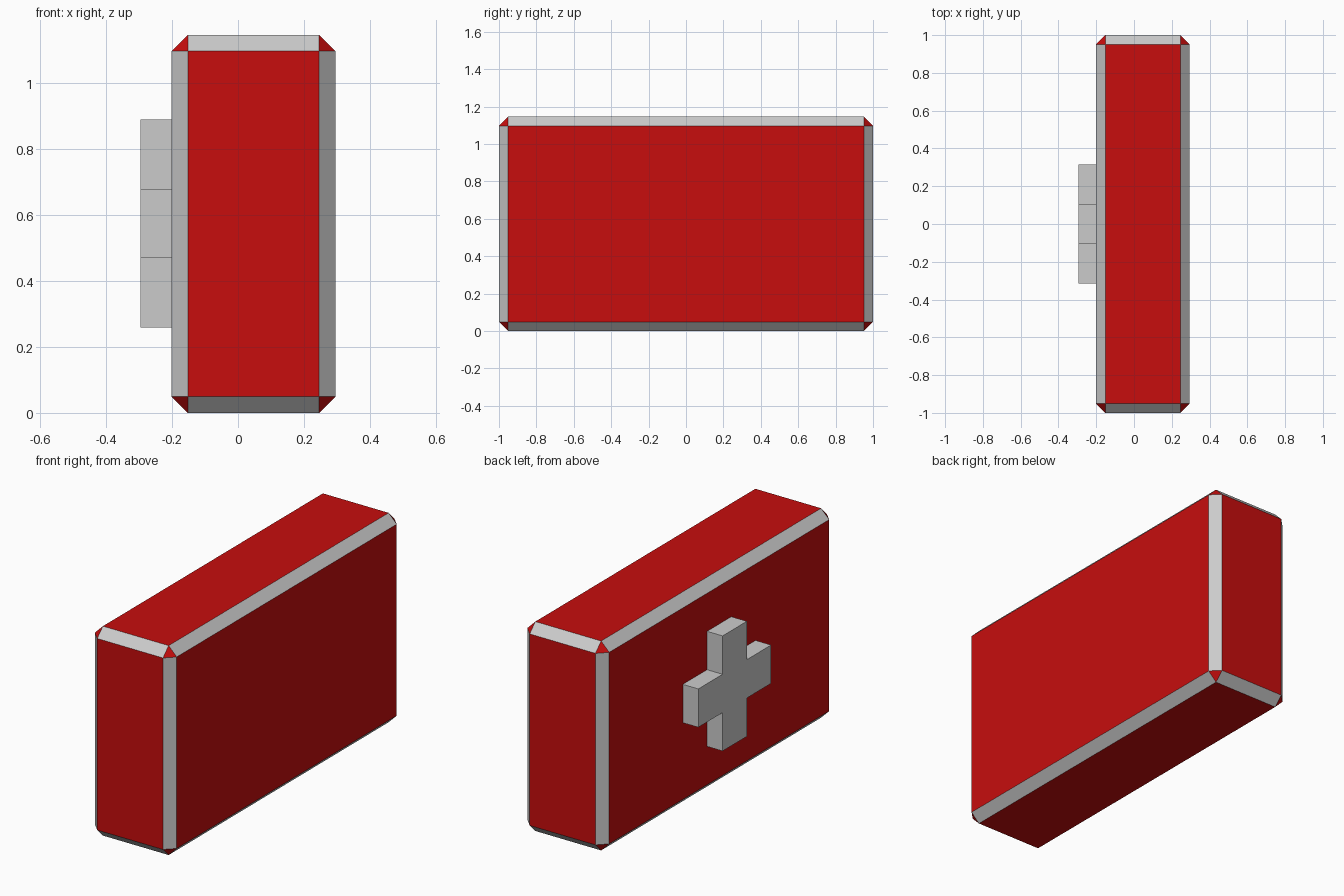
import bpy, bmesh
from mathutils import Matrix, Vector

if "Cube" in bpy.data.objects:
    bpy.data.objects.remove(bpy.data.objects["Cube"])


def material(name, color):
    mat = bpy.data.materials.new(name)
    mat.diffuse_color = color
    mat.use_nodes = True
    mat.node_tree.nodes["Principled BSDF"].inputs["Base Color"].default_value = mat.diffuse_color
    return mat


def add_object(name, bm, mats):
    bmesh.ops.recalc_face_normals(bm, faces=bm.faces[:])
    mesh = bpy.data.meshes.new(name)
    bm.to_mesh(mesh)
    bm.free()
    for mat in mats:
        mesh.materials.append(mat)
    obj = bpy.data.objects.new(name, mesh)
    bpy.context.collection.objects.link(obj)
    return obj


red = material("red", (0.57, 0.004, 0.004, 1))
grey = material("grey", (0.8, 0.8, 0.8, 1))

# Case: chamfered box, red panels and corners, grey edge strips
X0, X1, HEIGHT = -0.201, 0.295, 1.146
bm = bmesh.new()
bmesh.ops.create_cube(bm, size=1, matrix=Matrix.Translation(((X0 + X1) / 2, 0, HEIGHT / 2))
                      @ Matrix.Diagonal((X1 - X0, 2, HEIGHT, 1)))
bmesh.ops.bevel(bm, geom=bm.edges[:], offset=0.049, offset_type='OFFSET',
                segments=1, affect='EDGES', profile=0.5)
bm.normal_update()
for face in bm.faces:
    tilted_axes = sum(abs(c) > 0.1 for c in face.normal)
    face.material_index = 1 if tilted_axes == 2 else 0
add_object("case", bm, [red, grey])

# Cross: one arm's outline turned four times, then extruded outwards
HALF, ARM, CENTRE_Z = 0.105, 0.315, 0.574
bm = bmesh.new()
outline = []
for turn in range(4):
    rot = Matrix.Rotation(turn * 1.5707963268, 3, 'X')
    for y, z in ((HALF, HALF), (HALF, ARM), (-HALF, ARM)):
        outline.append(bm.verts.new(rot @ Vector((X0, y, z)) + Vector((0, 0, CENTRE_Z))))
base = bm.faces.new(outline)
top = bmesh.ops.extrude_face_region(bm, geom=[base], use_keep_orig=True)
bmesh.ops.translate(bm, vec=(-0.295 - X0, 0, 0),
                    verts=[g for g in top["geom"] if isinstance(g, bmesh.types.BMVert)])
add_object("cross", bm, [grey])
